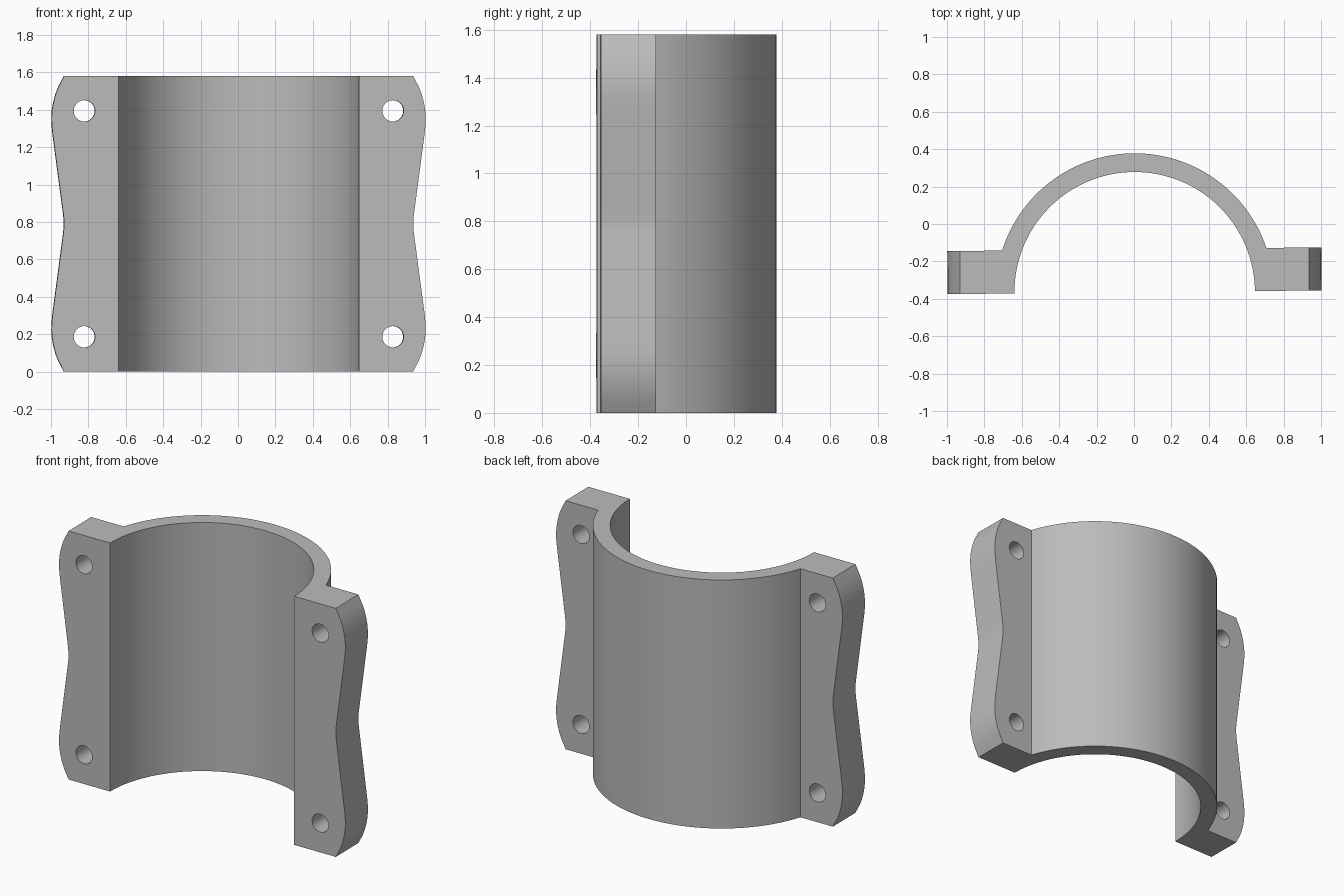
import bpy, bmesh, math
from mathutils import Matrix

cube = bpy.data.objects.get("Cube")
if cube:
    bpy.data.objects.remove(cube, do_unlink=True)

HEIGHT, MID = 1.58, 0.79
FRONT, BACK = -0.365, -0.135      # flange faces
INNER, OUTER = 0.643, 0.743       # shell radii

grey = bpy.data.materials.new("plain grey")
grey.use_nodes = True
colour = (0.5, 0.5, 0.5, 1)
grey.diffuse_color = colour
grey.node_tree.nodes["Principled BSDF"].inputs["Base Color"].default_value = colour


def prism(name, points, offset):
    """Extrude a closed outline of 3D points along an offset."""
    bm = bmesh.new()
    face = bm.faces.new([bm.verts.new(p) for p in points])
    top = bmesh.ops.extrude_face_region(bm, geom=[face])["geom"]
    bmesh.ops.translate(bm, vec=offset, verts=[v for v in top if isinstance(v, bmesh.types.BMVert)])
    bmesh.ops.recalc_face_normals(bm, faces=bm.faces)
    mesh = bpy.data.meshes.new(name)
    bm.to_mesh(mesh)
    bm.free()
    mesh.materials.append(grey)
    obj = bpy.data.objects.new(name, mesh)
    bpy.context.collection.objects.link(obj)
    return obj


def arc(radius, start, end, steps=64):
    return [(radius * math.cos(start + (end - start) * i / steps),
             FRONT + radius * math.sin(start + (end - start) * i / steps), 0)
            for i in range(steps + 1)]


def boolean(target, cutter, operation):
    mod = target.modifiers.new(operation.title(), "BOOLEAN")
    mod.operation, mod.object, mod.solver = operation, cutter, "EXACT"
    bpy.context.view_layer.objects.active = target
    bpy.ops.object.modifier_apply(modifier=mod.name)
    bpy.data.objects.remove(cutter, do_unlink=True)


# Half shell with a flange on each side, as one plan extruded upward
root = math.asin((BACK - FRONT) / OUTER)
plan = [(1.1, FRONT, 0), (1.1, BACK, 0)] + arc(OUTER, root, math.pi - root)
plan += [(-1.1, BACK, 0), (-1.1, FRONT, 0)] + arc(INNER, math.pi, 0)
clamp = prism("half_clamp", plan, (0, 0, HEIGHT))

# Waisted outer edge: rounded lobes near the ends, soft dip at mid height
lower = [(0.88, -0.1), (0.933, 0), (0.962, 0.055), (0.978, 0.095), (0.99, 0.14),
         (0.997, 0.18), (1.0, 0.22), (0.999, 0.26), (0.994, 0.31), (0.937, 0.74), (0.934, 0.77)]
edge = lower + [(x, 2 * MID - z) for x, z in reversed(lower)]
outline = [(x, -1, z) for x, z in edge] + [(-x, -1, z) for x, z in reversed(edge)]
boolean(clamp, prism("edge_cutter", outline, (0, 2, 0)), "INTERSECT")

# Four bolt holes
for side in (-1, 1):
    for z in (MID - 0.604, MID + 0.604):
        ring = [(side * 0.825 + 0.057 * math.cos(a), -0.6, z + 0.057 * math.sin(a))
                for a in (math.tau * i / 32 for i in range(32))]
        boolean(clamp, prism("hole_cutter", ring, (0, 0.8, 0)), "DIFFERENCE")

# Slight turn about the vertical axis
clamp.data.transform(Matrix.Rotation(0.01, 4, "Z"))

bpy.ops.object.select_all(action="DESELECT")
clamp.select_set(True)
bpy.context.view_layer.objects.active = clamp
bpy.ops.object.shade_smooth_by_angle(angle=math.radians(20))
